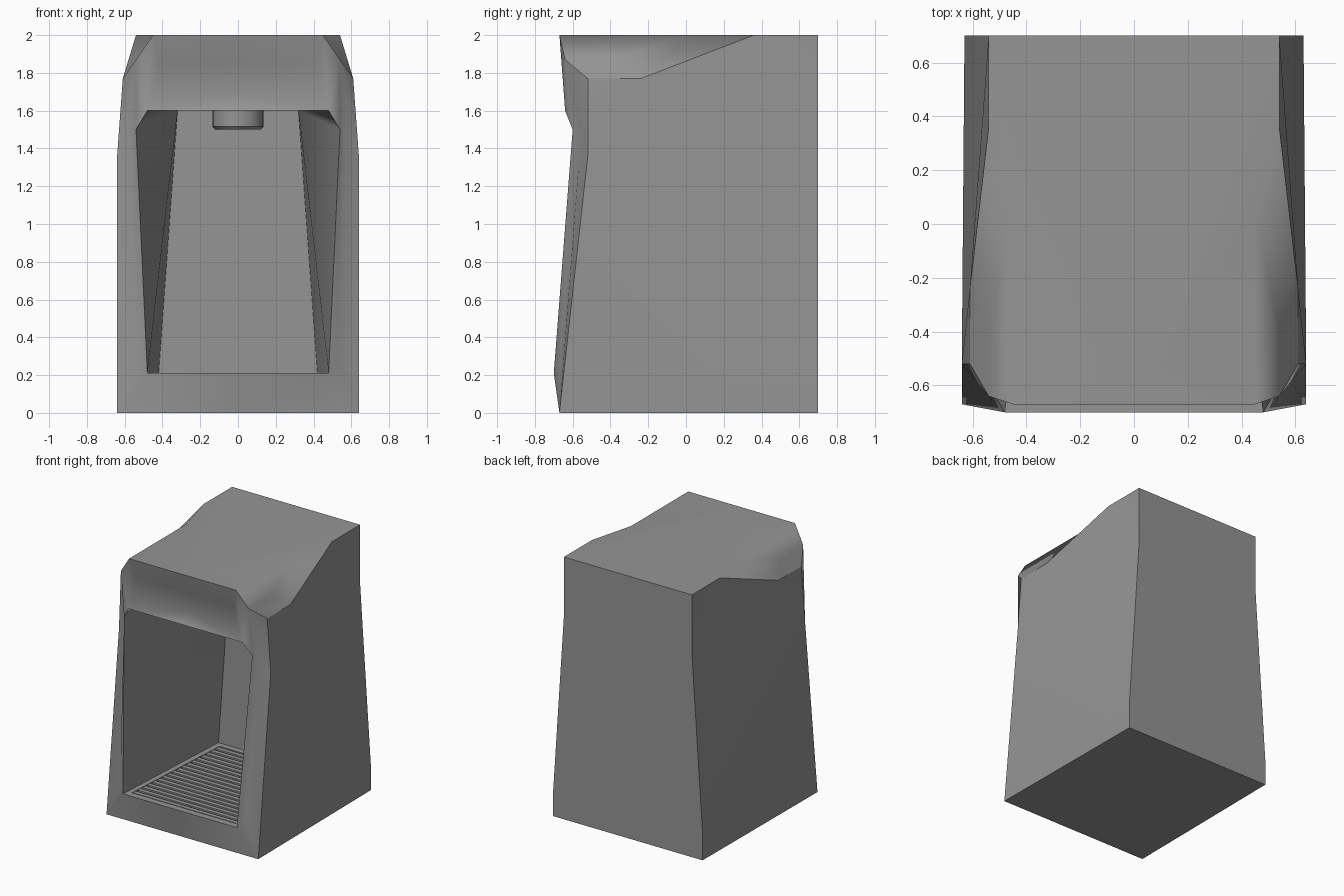
import bpy, bmesh, math
from mathutils import Matrix

if "Cube" in bpy.data.objects:
    bpy.data.objects.remove(bpy.data.objects["Cube"])

grey = bpy.data.materials.new("dark_grey")
grey.diffuse_color = (.3, .3, .3, 1)
grey.use_nodes = True
grey.node_tree.nodes["Principled BSDF"].inputs["Base Color"].default_value = grey.diffuse_color


def add_object(name, bm, angle=None):
    bmesh.ops.recalc_face_normals(bm, faces=bm.faces)
    me = bpy.data.meshes.new(name)
    bm.to_mesh(me)
    bm.free()
    me.materials.append(grey)
    ob = bpy.data.objects.new(name, me)
    bpy.context.collection.objects.link(ob)
    if angle:
        bpy.ops.object.select_all(action='DESELECT')
        ob.select_set(True)
        bpy.context.view_layer.objects.active = ob
        bpy.ops.object.shade_smooth_by_angle(angle=math.radians(angle))
    return ob


# housing: corner points of the right half, C-prefixed names are their centre-line twins
P = dict(
    b0=(.63, .7, 0), b1=(.63, .7, .2), b2=(.54, .7, 1.55), b3=(.54, .7, 2),      # back corner
    t=(.54, .36, 2), s=(.61, -.24, 1.77), h=(.45, .02, 2),                     # shoulder slope
    o0=(.64, -.67, 0), o1=(.64, -.52, 1.36), o2=(.61, -.52, 1.77),             # front corner
    m=(.54, -.64, 1.87), mb=(.54, -.38, 1.87), f=(.45, -.67, 2), fb=(.45, -.42, 2),
    g1=(.53, -.665, .25), g2=(.565, -.56, 1.42),                               # jamb groove
    e1=(.48, -.7, .21), e2=(.54, -.6, 1.5), e3=(.48, -.64, 1.6),               # opening edge
    p2=(.42, -.64, 1.85), p=(.37, -.595, 1.68),                                # upper panel
    w0=(.42, .365, .21), w1=(.32, .365, 1.6),                                  # alcove back wall
    q0=(.44, -.65, .21), q1=(.38, .32, .21), r0=(.44, -.65, .175), r1=(.38, .32, .175))
P['c0'] = P['o0']
PANELS = dict(
    back="Cb0 b0 b1 b2 b3 Cb3",
    base="Cb0 b0 o0 Cc0",
    side="b0 b1 o0|b1 b2 o1|b1 o1 o0|b2 s o1|s o2 o1|b2 b3 t|b2 t s",
    shoulder="t s h|s mb h|h mb fb|s o2 m mb|mb m f fb",
    top="Cb3 b3 t h fb f Cf",
    sill="Cc0 o0 e1 Ce1",
    jamb="o0 g1 e1|o0 o1 g2 g1|g1 g2 e2 e1|o1 o2 m g2|g2 m e3 e2|m f e3",
    upper="f p2 e3|p2 p e3|Cf f p2 Cp2|Cp2 p2 p Cp|Cp p e3 Ce3",
    alcove="Ce3 e3 w1 Cw1|e1 e2 w1|e1 w1 w0|e2 e3 w1|Cw0 w0 w1 Cw1",
    tray_rim="Ce1 e1 q0 Cq0|e1 w0 q1 q0|w0 Cw0 Cq1 q1",
    tray="q0 q1 r1 r0|Cq0 q0 r0 Cr0|Cq1 q1 r1 Cr1|Cr0 r0 r1 Cr1")
# edges kept crisp; the other shallow folds are smooth
CREASES = ["t s o2 m f Cf", "b3 t", "o0 o1 o2", "Ce1 e1 e2 e3 Ce3", "w0 w1 Cw1"]

bm = bmesh.new()
for side in (1, -1):
    cache = {}

    def vert(n):
        if n not in cache:
            x, y, z = P[n.lstrip('C')]
            cache[n] = bm.verts.new((0 if n[0] == 'C' else x * side, y, z))
        return cache[n]

    for panel in PANELS.values():
        for face in panel.split('|'):
            bm.faces.new([vert(n) for n in face.split()])
    for chain in CREASES:
        names = chain.split()
        for a, b in zip(names, names[1:]):
            bm.edges.get((vert(a), vert(b))).smooth = False
bmesh.ops.remove_doubles(bm, verts=bm.verts, dist=1e-4)
housing = add_object('housing', bm, 72)
weighted = housing.modifiers.new('flat_large_faces', 'WEIGHTED_NORMAL')
weighted.keep_sharp = True

# drip grille: cross slats and a centre rib
bm = bmesh.new()


def box(cx, cy, cz, sx, sy, sz):
    bmesh.ops.create_cube(bm, size=1, matrix=Matrix.Translation((cx, cy, cz))
                          @ Matrix.Diagonal((sx, sy, sz, 1)))


COUNT = 18
for i in range(COUNT):
    k = (i + .5) / COUNT
    box(0, -.65 + .97 * k, .192, 2 * (.44 - .06 * k), .034, .03)
box(0, -.165, .188, .024, .97, .026)
add_object('drip_grille', bm)

# dispensing nozzle with a bevelled lower rim
bm = bmesh.new()
rings = []
for r, z in ((.135, 1.605), (.135, 1.515), (.12, 1.5)):
    rings.append([bm.verts.new((r * math.cos(a), -.15 + r * math.sin(a), z))
                  for a in (math.tau * i / 32 for i in range(32))])
for lo, hi in zip(rings, rings[1:]):
    for i in range(32):
        j = (i + 1) % 32
        bm.faces.new((lo[i], lo[j], hi[j], hi[i]))
bm.faces.new(rings[0])
bm.faces.new(rings[-1])
add_object('nozzle', bm, 30)
